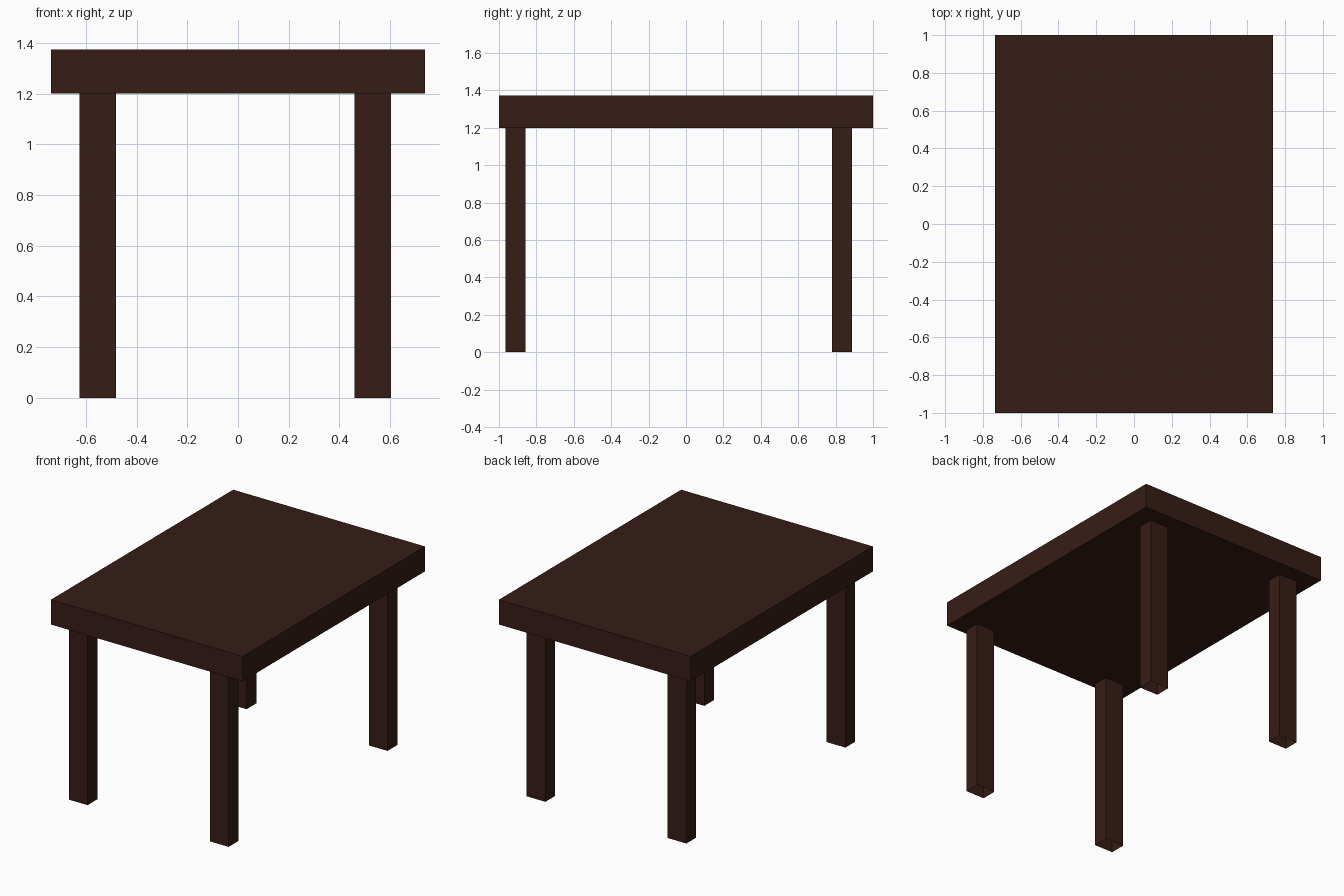
import bpy, bmesh
from mathutils import Matrix

if "Cube" in bpy.data.objects:
    bpy.data.objects.remove(bpy.data.objects["Cube"])

wood = bpy.data.materials.new("dark_wood")
wood.diffuse_color = (0.037, 0.0116, 0.0086, 1)
wood.use_nodes = True
wood.node_tree.nodes["Principled BSDF"].inputs["Base Color"].default_value = wood.diffuse_color


def box(name, x, y, z, open_ends=False):
    """Box spanning the given (low, high) ranges, optionally without top and bottom."""
    bm = bmesh.new()
    spans = (x, y, z)
    size = [b - a for a, b in spans]
    centre = [(a + b) / 2 for a, b in spans]
    bmesh.ops.create_cube(bm, size=1, matrix=Matrix.Translation(centre) @ Matrix.Diagonal((*size, 1)))
    if open_ends:
        bm.normal_update()
        ends = [f for f in bm.faces if abs(f.normal.z) > 0.9]
        bmesh.ops.delete(bm, geom=ends, context='FACES_ONLY')
    mesh = bpy.data.meshes.new(name)
    bm.to_mesh(mesh)
    bm.free()
    mesh.materials.append(wood)
    obj = bpy.data.objects.new(name, mesh)
    bpy.context.collection.objects.link(obj)
    return obj


# Thick slab top
box("tabletop", (-0.737, 0.737), (-1, 1), (1.2, 1.373))

# Four square legs, open at the ends and set slightly off centre
for side, x in (("left", (-0.625, -0.481)), ("right", (0.459, 0.603))):
    for end, y in (("front", (-0.964, -0.857)), ("back", (0.781, 0.888))):
        box(f"{end}_{side}_leg", x, y, (0, 1.2), open_ends=True)
